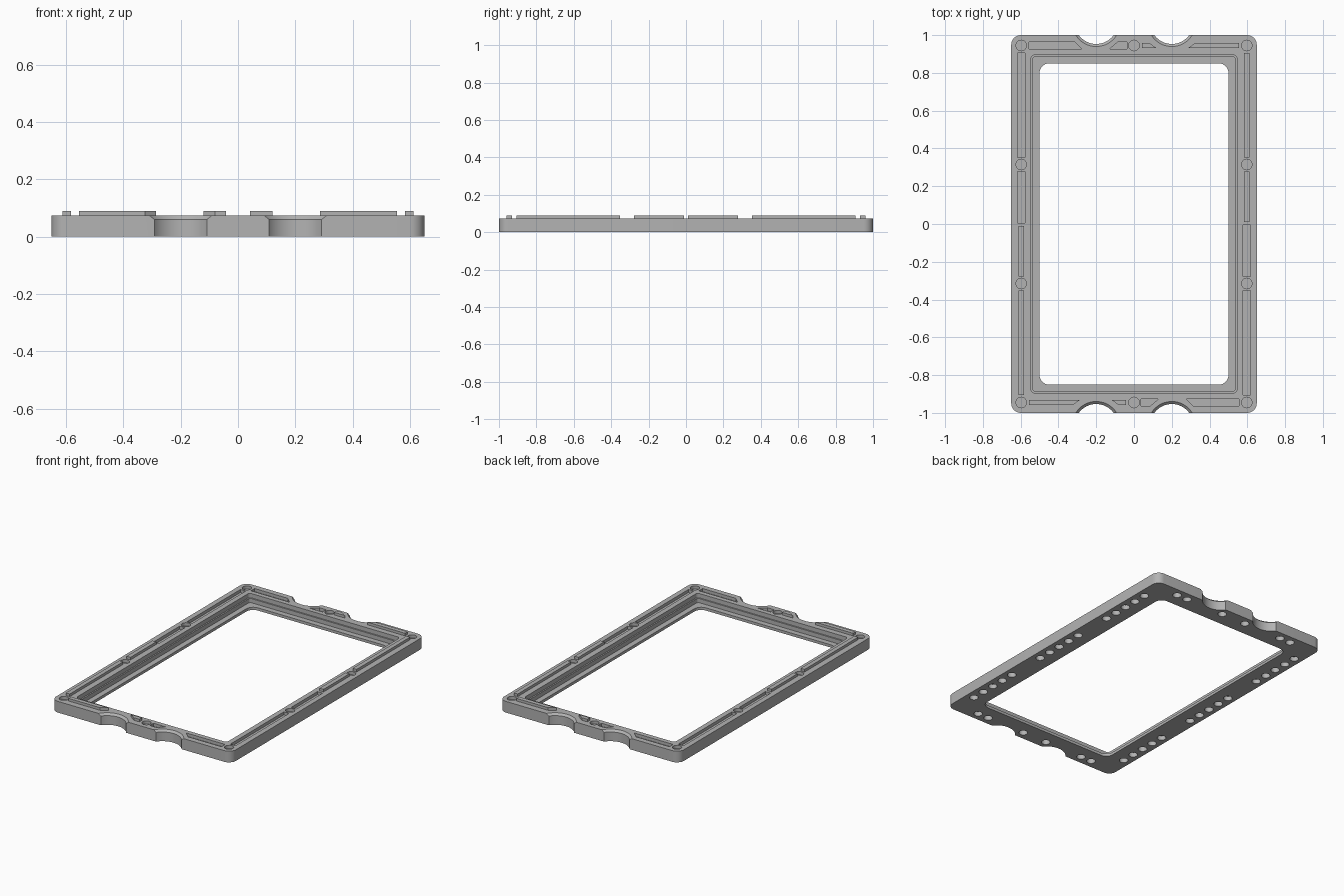
import bpy, bmesh, math

if "Cube" in bpy.data.objects:
    bpy.data.objects.remove(bpy.data.objects["Cube"])

grey = bpy.data.materials.new("plain grey")
grey.diffuse_color = (0.45, 0.45, 0.45, 1)
grey.use_nodes = True
grey.node_tree.nodes["Principled BSDF"].inputs["Base Color"].default_value = grey.diffuse_color


def rounded_rect(hx, hy, r, seg=8):
    """Outline of a rounded rectangle with half sizes hx, hy."""
    pts = []
    for i, (sx, sy) in enumerate([(1, 1), (-1, 1), (-1, -1), (1, -1)]):
        for k in range(seg + 1):
            a = math.pi / 2 * (i + k / seg)
            pts.append((sx * (hx - r) + r * math.cos(a),
                        sy * (hy - r) + r * math.sin(a)))
    return pts


def circle(cx, cy, r, seg=32):
    return [(cx + r * math.cos(2 * math.pi * k / seg),
             cy + r * math.sin(2 * math.pi * k / seg)) for k in range(seg)]


def loft(bm, rings):
    """Closed solid through a stack of (outline, z) rings."""
    rows = [[bm.verts.new((x, y, z)) for x, y in pts] for pts, z in rings]
    n = len(rows[0])
    for a, b in zip(rows, rows[1:]):
        for i in range(n):
            bm.faces.new((a[i], a[(i + 1) % n], b[(i + 1) % n], b[i]))
    bm.faces.new(rows[0][::-1])
    bm.faces.new(rows[-1])


def make_object(name, solids):
    bm = bmesh.new()
    for rings in solids:
        loft(bm, rings)
    bmesh.ops.recalc_face_normals(bm, faces=bm.faces[:])
    mesh = bpy.data.meshes.new(name)
    bm.to_mesh(mesh)
    bm.free()
    mesh.materials.append(grey)
    ob = bpy.data.objects.new(name, mesh)
    bpy.context.collection.objects.link(ob)
    return ob


TOP, RIM, END = 0.073, 0.597, 0.945


def key_outlines(g):
    """Locking keys of one quarter, grown by clearance g."""
    lo, hi = END - 0.014 - g, END + 0.014 + g
    return [
        [(0.555, lo), (0.555, hi), (0.325 - 2 * g, hi), (0.285 - 2 * g, lo)],
        [(0.12 + 2 * g, lo), (0.08 + g, hi), (0.042 - g, hi), (0.042 - g, lo)],
        [(RIM - 0.014 - g, 0.353), (RIM + 0.014 + g, 0.353),
         (RIM + 0.014 + g, 0.905), (RIM - 0.014 - g, 0.905)],
        [(RIM - 0.014 - g, 0.011 - g), (RIM + 0.014 + g, 0.011 - g),
         (RIM + 0.014 + g, 0.278), (RIM - 0.014 - g, 0.278)],
    ]


def prism(pts, z0, z1):
    return [(pts, z0), (pts, z1)]


# Frame body
outer = rounded_rect(0.65, 1.0, 0.05)
body = make_object("frame_body", [prism(outer, 0, TOP)])

# Stepped central opening
window = rounded_rect(0.5, 0.85, 0.05)
seat = rounded_rect(0.536, 0.886, 0.015)
mouth = rounded_rect(0.545, 0.895, 0.02)
opening = make_object("opening_cutter", [[
    (window, -0.1), (window, 0.018), (seat, 0.018),
    (seat, 0.045), (mouth, 0.045), (mouth, 0.2)]])

# Chamfered finger scallops on both ends
scallops = []
for sx in (1, -1):
    for sy in (1, -1):
        c = (0.2 * sx, 1.0665 * sy)
        small, big = circle(*c, 0.1135, 64), circle(*c, 0.127, 64)
        scallops.append([(small, -0.1), (small, 0.06), (big, TOP), (big, 0.2)])
scallop_cutter = make_object("scallop_cutter", scallops)

# Key grooves and round sockets in the top face
pockets = []
for s in (1, -1):
    for pts in key_outlines(0.005):
        pockets.append(prism([(-s * x, s * y) for x, y in pts], TOP - 0.02, 0.15))
    pockets.append(prism(circle(0, s * END, 0.028), TOP - 0.02, 0.15))
    for x in (RIM, -RIM):
        for y in (0.315, END):
            pockets.append(prism(circle(x, s * y, 0.028), TOP - 0.02, 0.15))
top_cutter = make_object("top_pocket_cutter", pockets)

# Round holes in the underside
holes = []
for s in (1, -1):
    for group in (-0.63, 0.0, 0.63):
        for k in range(-2, 3):
            holes.append((s * RIM, group + 0.09 * k))
    for x in (0.09, 0.37, 0.45):
        holes += [(x, s * END), (-x, s * END)]
hole_cutter = make_object("underside_hole_cutter", [
    prism(circle(x, y, 0.027, 24), -0.1, 0.03) for x, y in holes])

# Cut the body, then shade it
bpy.context.view_layer.objects.active = body
body.select_set(True)
for cutter in (opening, scallop_cutter, top_cutter, hole_cutter):
    mod = body.modifiers.new("cut", 'BOOLEAN')
    mod.operation, mod.solver, mod.object = 'DIFFERENCE', 'EXACT', cutter
    bpy.ops.object.modifier_apply(modifier=mod.name)
    bpy.data.objects.remove(cutter)
bpy.ops.object.shade_smooth_by_angle(angle=math.radians(30))

# Raised locking keys, repeated by a half turn
make_object("locking_keys", [
    prism([(s * x, s * y) for x, y in pts], TOP - 0.005, 0.09)
    for s in (1, -1) for pts in key_outlines(0)])
